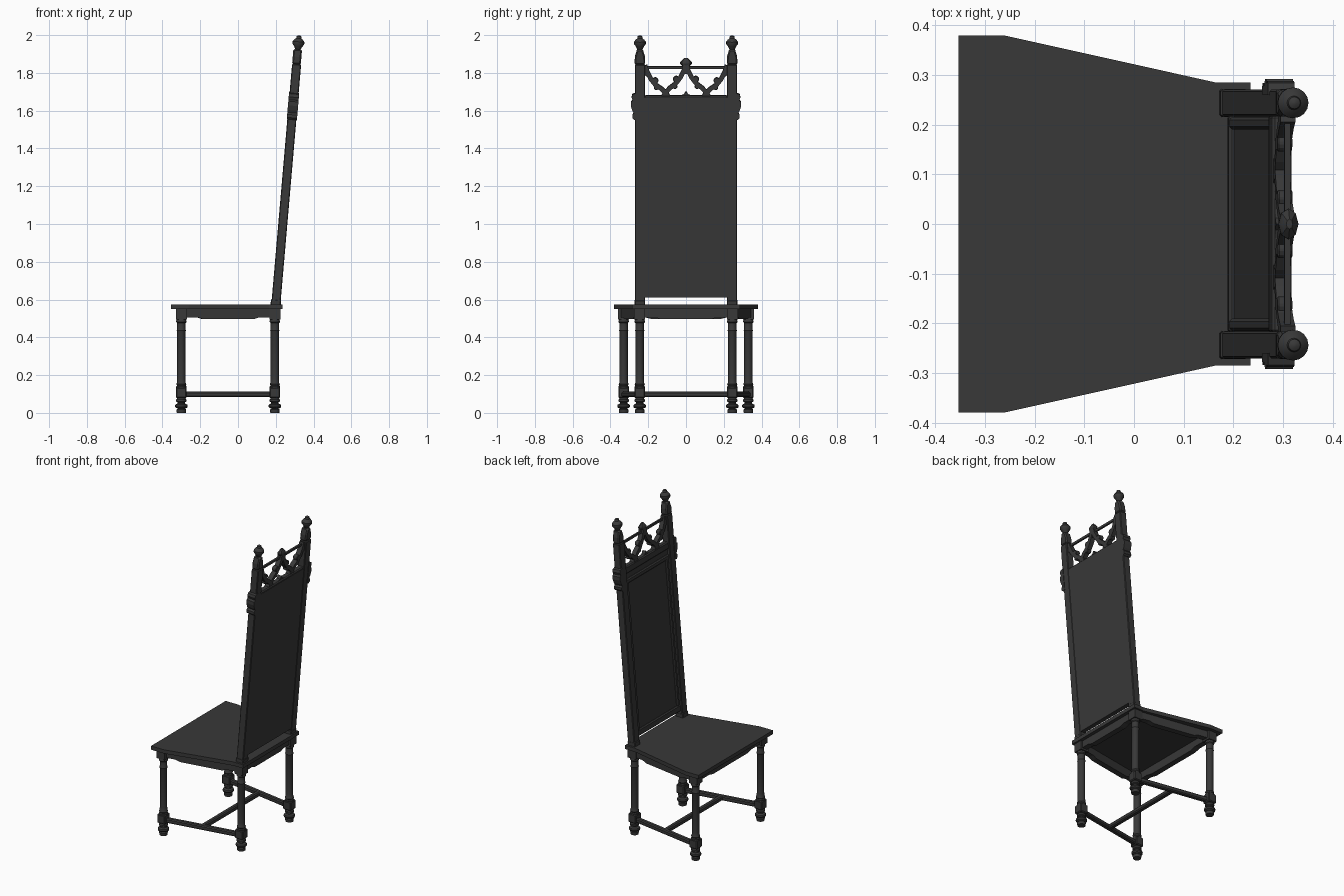
import bpy, bmesh
from math import cos, sin, pi, atan
from mathutils import Vector, Matrix

if "Cube" in bpy.data.objects:
    bpy.data.objects.remove(bpy.data.objects["Cube"])

dark = bpy.data.materials.new("dark_wood")
dark.diffuse_color = (0.04, 0.04, 0.04, 1)
dark.use_nodes = True
dark.node_tree.nodes["Principled BSDF"].inputs["Base Color"].default_value = dark.diffuse_color
LEAN = atan(0.115 / 1.33)
# back parts are drawn upright in the x = 0.2 plane, then leaned about the seat
TILT = Matrix.Translation((0.2, 0, 0.57)) @ Matrix.Rotation(LEAN, 4, 'Y') @ Matrix.Translation((0, 0, -0.57))
FLAT = Matrix.Identity(4)


def finish(name, bm, M=FLAT, bevel=0.0, smooth=False):
    bm.transform(M)
    bmesh.ops.recalc_face_normals(bm, faces=bm.faces)
    me = bpy.data.meshes.new(name)
    bm.to_mesh(me)
    bm.free()
    ob = bpy.data.objects.new(name, me)
    bpy.context.collection.objects.link(ob)
    me.materials.append(dark)
    if bevel:
        m = ob.modifiers.new("edge", 'BEVEL')
        m.width, m.segments = bevel, 1
    if smooth:
        bpy.ops.object.select_all(action='DESELECT')
        ob.select_set(True)
        bpy.context.view_layer.objects.active = ob
        bpy.ops.object.shade_smooth_by_angle(angle=0.6)
    return ob


def box(name, x, y, z, M=FLAT, bevel=0.0):
    bm = bmesh.new()
    bmesh.ops.create_cube(bm, size=1)
    for v in bm.verts:
        v.co = [(a + b) / 2 + c * (b - a) for (a, b), c in zip((x, y, z), v.co)]
    return finish(name, bm, M, bevel)


def prism(name, outline, vec, M=FLAT, bevel=0.0):
    bm = bmesh.new()
    f = bm.faces.new([bm.verts.new(p) for p in outline])
    r = bmesh.ops.extrude_face_region(bm, geom=[f])
    bmesh.ops.translate(bm, verts=[g for g in r["geom"] if isinstance(g, bmesh.types.BMVert)], vec=vec)
    return finish(name, bm, M, bevel)


def turned(name, prof, x, y, M=FLAT, n=16):
    bm = bmesh.new()
    rings = [[bm.verts.new((x + r * cos(2 * pi * i / n), y + r * sin(2 * pi * i / n), z))
              for i in range(n)] for r, z in prof]
    for a, b in zip(rings, rings[1:]):
        for i in range(n):
            bm.faces.new((a[i], a[(i + 1) % n], b[(i + 1) % n], b[i]))
    bm.faces.new(rings[0])
    bm.faces.new(rings[-1])
    return finish(name, bm, M, smooth=True)


def ribbon(name, pts, w, d, x=0.0):
    """Rectangular bar following a path in the (y, z) plane of the back."""
    bm = bmesh.new()
    P = [Vector(p) for p in pts]
    secs = []
    for i, p in enumerate(P):
        t = (P[min(i + 1, len(P) - 1)] - P[max(i - 1, 0)]).normalized()
        n = Vector((-t.y, t.x)) * w / 2
        secs.append([bm.verts.new((x + sx * d / 2, p.x + s * n.x, p.y + s * n.y))
                     for s, sx in ((-1, -1), (1, -1), (1, 1), (-1, 1))])
    for a, b in zip(secs, secs[1:]):
        for i in range(4):
            bm.faces.new((a[i], a[(i + 1) % 4], b[(i + 1) % 4], b[i]))
    bm.faces.new(secs[0])
    bm.faces.new(secs[-1])
    return finish(name, bm, TILT)


def leaf(name, y, z, r, d=0.03):
    pts = [(-d / 2, y + r * cos(i * pi / 4), z + r * sin(i * pi / 4)) for i in range(8)]
    return prism(name, pts, (d, 0, 0), TILT, 0.003)


def beam(name, p, q, w, z0, z1, drop=0.0, bevel=0.0):
    """Straight rail in plan from p to q, optional deeper middle."""
    p, q = Vector(p), Vector(q)
    t = (q - p).normalized()
    n = Vector((-t.y, t.x)) * w
    low = [(0, z0), (.17, z0), (.23, z0 - drop), (.77, z0 - drop), (.83, z0), (1, z0)] if drop else [(0, z0), (1, z0)]
    prof = low + [(1, z1), (0, z1)]
    out = []
    for s, z in prof:
        c = p.lerp(q, s) - n / 2
        out.append((c.x, c.y, z))
    return prism(name, out, (n.x, n.y, 0), bevel=bevel)


# seat
half = [(-0.354, 0.38), (-0.262, 0.38), (0.165, 0.285), (0.235, 0.285)]
prism("seat", [(x, y, 0.55) for x, y in half] + [(x, -y, 0.55) for x, y in half[::-1]],
      (0, 0, 0.024))

# legs with turned feet and square blocks
FOOT = [(.024, 0), (.026, .018), (.018, .022), (.031, .028), (.034, .036), (.031, .044),
        (.019, .05), (.019, .056), (.027, .06), (.027, .07), (.02, .08)]
SHAFT = [(.027, .13), (.027, .14), (.023, .145), (.027, .152), (.023, .16), (.022, .18), (.022, .43),
         (.025, .436), (.022, .442), (.022, .475), (.027, .48), (.027, .488), (.023, .497)]
FX, FY, BX, BY = -0.3, 0.33, 0.195, 0.245
for s, side in ((-1, "right"), (1, "left")):
    for x, y, pos in ((FX, FY, "front"), (BX, BY, "back")):
        n = f"{pos}_leg_{side}"
        turned(n + "_foot", FOOT, x, s * y)
        turned(n + "_shaft", SHAFT, x, s * y)
        box(n + "_lower_block", (x - .028, x + .028), (s * y - .028, s * y + .028), (.078, .135), bevel=.005)
        box(n + "_upper_block", (x - .029, x + .029), (s * y - .029, s * y + .029), (.495, .551))
    # side rails and stretchers
    beam(f"apron_{side}", (FX, s * FY), (BX, s * BY), .036, .506, .551, .01)
    beam(f"stretcher_{side}", (FX, s * FY), (BX, s * BY), .03, .083, .112, bevel=.006)
beam("apron_front", (FX, -FY), (FX, FY), .036, .506, .551, .01)
beam("apron_back", (BX, -BY), (BX, BY), .036, .506, .551, .01)
beam("cross_stretcher", (-.052, -.287), (-.052, .287), .03, .083, .112, bevel=.006)

# back posts, pinnacles and side scrolls
PIN = [(.018, 1.895), (.016, 1.915), (.014, 1.93), (.022, 1.945), (.031, 1.958), (.031, 1.97),
       (.022, 1.982), (.014, 1.988), (.012, 1.999), (.004, 2.004)]
for s, side in ((-1, "right"), (1, "left")):
    yc = s * .244
    box(f"back_post_{side}", (-.024, .024), (yc - .027, yc + .027), (.555, 1.85), TILT, .004)
    box(f"post_base_{side}", (-.028, .026), (yc - .028, yc + .028), (.565, .60), TILT, .004)
    prism(f"post_gable_{side}", [(-.024, yc - .028, 1.85), (-.024, yc + .028, 1.85), (-.024, yc + .027, 1.89),
          (-.024, yc + .015, 1.93), (-.024, yc - .015, 1.93), (-.024, yc - .027, 1.89)], (.046, 0, 0), TILT, .007)
    turned(f"pinnacle_{side}", PIN, 0, yc, TILT)
    scroll = [(.26, 1.56), (.274, 1.556), (.284, 1.566), (.284, 1.582), (.276, 1.592), (.284, 1.605),
              (.292, 1.63), (.292, 1.652), (.282, 1.66), (.288, 1.675), (.284, 1.692), (.26, 1.70)]
    prism(f"post_scroll_{side}", [(-.027, s * y, z) for y, z in scroll], (.054, 0, 0), TILT)
    box(f"panel_bead_{side}", (-.015, .0), (s * .203 - .013, s * .203 + .013), (.65, 1.60), TILT, .006)

# back panel and its rails
box("back_panel", (-.006, .022), (-.22, .22), (.613, 1.675), TILT)
box("bottom_rail", (-.016, .0), (-.22, .22), (.613, .655), TILT, .006)
box("panel_top_bead", (-.016, .0), (-.22, .22), (1.575, 1.605), TILT, .006)
box("top_rail", (-.018, .02), (-.22, .22), (1.64, 1.685), TILT, .006)
box("crest_rod", (-.006, .006), (-.22, .22), (1.826, 1.84), TILT)

# pierced gothic crest
for s, side in ((-1, "right"), (1, "left")):
    ribbon(f"crest_arch_{side}", [(s * y, z) for y, z in
           ((.122, 1.675), (.108, 1.70), (.085, 1.725), (.055, 1.748), (.03, 1.78), (.012, 1.815), (.004, 1.85))], .024, .03)
    ribbon(f"crest_half_arch_{side}", [(s * y, z) for y, z in
           ((.092, 1.675), (.108, 1.70), (.132, 1.722), (.162, 1.742), (.188, 1.775), (.205, 1.81), (.217, 1.845))], .024, .03)
    leaf(f"arch_crocket_{side}", s * .052, 1.772, .018)
    leaf(f"half_arch_crocket_{side}", s * .163, 1.764, .018)
    leaf(f"arch_cusp_{side}", s * .058, 1.732, .013)
    leaf(f"half_arch_cusp_{side}", s * .158, 1.726, .013)
    leaf(f"crest_foot_{side}", s * .107, 1.69, .02)
    leaf(f"post_crocket_{side}", s * .207, 1.80, .014)
prism("crest_centre_point", [(-.012, y, z) for y, z in
      ((-.045, 1.68), (.045, 1.68), (.012, 1.69), (0, 1.708), (-.012, 1.69))], (.024, 0, 0), TILT)
turned("crest_finial", [(.016, 1.80), (.013, 1.835), (.018, 1.84), (.031, 1.853), (.031, 1.862),
                        (.02, 1.874), (.01, 1.884)], 0, 0, TILT @ Matrix.Diagonal((.65, 1, 1, 1)), 8)
